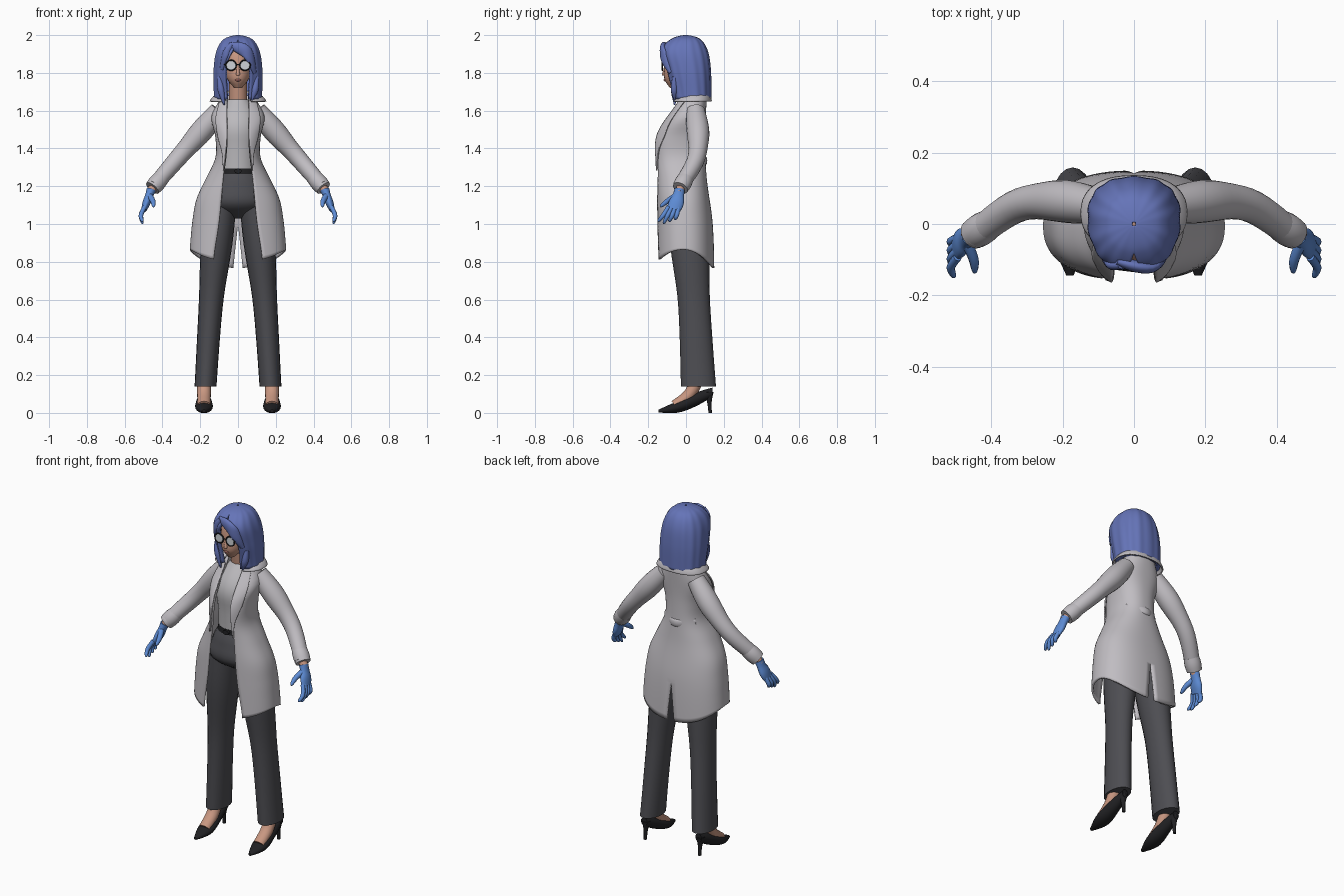
import bpy, bmesh
from math import sin, cos, pi, asin, sqrt, radians
from mathutils import Vector

if "Cube" in bpy.data.objects:
    bpy.data.objects.remove(bpy.data.objects["Cube"])


def material(name, *rgb):
    made = bpy.data.materials.new(name)
    made.use_nodes = True
    made.diffuse_color = (*rgb, 1)
    made.node_tree.nodes["Principled BSDF"].inputs["Base Color"].default_value = (*rgb, 1)
    return made


coat_grey = material("coat grey", .53, .51, .54)
shirt_grey = material("shirt grey", .5, .49, .51)
hair_blue = material("hair blue", .13, .175, .48)
glove_blue = material("glove blue", .11, .26, .66)
charcoal = material("trouser charcoal", .075, .075, .085)
skin = material("skin", .58, .31, .22)
black = material("black", .015, .015, .017)
lens_grey = material("lens", .62, .65, .68)
lip_red = material("lips", .38, .15, .13)

SIDEWAYS, DEPTH, UP = Vector((1, 0, 0)), Vector((0, 1, 0)), Vector((0, 0, 1))


def sample(values, t):
    """Read a smooth curve through evenly spaced values at t from start to end."""
    last = len(values) - 1
    i = min(int(t * last), last - 1)
    u = t * last - i
    a, b, c, d = values[max(i - 1, 0)], values[i], values[i + 1], values[min(i + 2, last)]
    return b + u * (c - a + u * (2*a - 5*b + 4*c - d + u * (3*b - a - 3*c + d))) / 2


def finish(ob, mat, mirror=False, thickness=0):
    ob.data.materials.append(mat)
    ob.data.shade_smooth()
    ob.data.set_sharp_from_angle(angle=radians(45))
    if mirror:
        ob.modifiers.new("mirror", 'MIRROR')
    if thickness:
        ob.modifiers.new("thickness", 'SOLIDIFY').thickness = thickness


def grid_object(name, grid, closed):
    bm = bmesh.new()
    rows = [[bm.verts.new(point) for point in line] for line in grid]
    count = len(rows[0])
    for upper, lower in zip(rows, rows[1:]):
        for j in range(count if closed else count - 1):
            k = (j + 1) % count
            bm.faces.new((upper[j], lower[j], lower[k], upper[k]))
    if closed:
        bm.faces.new(rows[0])
        bm.faces.new(rows[-1])
        bmesh.ops.recalc_face_normals(bm, faces=bm.faces)
    mesh = bpy.data.meshes.new(name)
    bm.to_mesh(mesh)
    bm.free()
    ob = bpy.data.objects.new(name, mesh)
    bpy.context.collection.objects.link(ob)
    return ob


def tube(name, mat, path, radii, flat=(1, 1), side=SIDEWAYS, axis=None,
         mirror=False, rounded=False, sides=20, steps=16):
    """Closed elliptical loft along a path; flat is the depth to width ratio."""
    def point(t):
        return Vector([sample(values, t) for values in zip(*path)])
    grid = []
    for i in range(steps + 1):
        t = i / steps
        along = axis or point(min(t + .01, 1)) - point(max(t - .01, 0))
        along = along.normalized()
        across = (side - along * side.dot(along)).normalized()
        radius = sample(radii, t)
        if rounded:
            radius *= sqrt(max(1 - t ** 8, .02))
        deep = along.cross(across) * radius * sample(flat, t)
        turns = [2 * pi * j / sides for j in range(sides)]
        grid.append([point(t) + across * radius * cos(a) + deep * sin(a) for a in turns])
    finish(grid_object(name, grid, True), mat, mirror)


def shell(name, mat, top, bottom, width, front, back, opening, thickness, curve=1,
          vent=0, lift=0, ripple=0, flap=None, span=(0, 1), offset=0, columns=32, steps=40):
    """Open-fronted mirrored wrap; profiles run evenly from top to bottom."""
    squareness = .85
    grid = []
    for i in range(steps + 1):
        t = span[0] + (span[1] - span[0]) * i / steps
        z = top - (top - bottom) * t ** curve
        wide = sample(width, t) + offset
        near, far = -sample(front, t) - offset, sample(back, t) + offset
        gap = sample(opening, t)

        def angle(x):
            return asin(min(max(x / wide, 0), 1) ** (1 / squareness))
        start, end = angle(gap), pi - angle(max(vent - z, 0) / 8)
        if flap:
            end = angle(gap + sample(flap, i / steps))
        line = []
        for j in range(columns + 1):
            a = start + (end - start) * j / columns
            s, c = max(sin(a), 0), cos(a)
            swell = 1 + ripple * cos(14 * a)
            x = wide * swell * s ** squareness
            reach = swell * abs(c) ** squareness * (1 if c > 0 else -1)
            y = (near + far) / 2 + reach * (near - far) / 2
            line.append((x if s > 1e-6 else 0, y, z + lift * t ** 8 * (s * s - max(-c, 0) / 2)))
        grid.append(line)
    finish(grid_object(name, grid, False), mat, mirror=True, thickness=thickness)


# Trousers and belt
tube("trouser_hips", charcoal, path=[(0, -.015, 1.28), (0, 0, 1.03)],
     radii=(.1, .14, .165, .04), flat=(.85, .7), axis=UP)
tube("trouser_legs", charcoal, path=[(.09, 0, 1.1), (.14, .04, .62), (.172, .066, .14)],
     radii=(.08, .083, .066, .06, .058), flat=(1.2, 1.3, 1.6), axis=UP, mirror=True)
tube("belt", black, path=[(0, -.015, 1.295), (0, -.015, 1.265)],
     radii=(.102, .107), flat=(.88, .88), axis=UP, steps=2)
tube("belt_buckle", black, path=[(0, -.1, 1.28), (0, -.118, 1.28)],
     radii=(.02, .02), flat=(.7, .7), sides=8, steps=1)

# Feet and heeled shoes
tube("feet", skin, path=[(.18, .07, .2), (.18, .02, .1), (.18, -.06, .04)],
     radii=(.035, .036, .034), flat=(1, .8), mirror=True)
tube("shoes", black, path=[(.18, -.145, .01), (.18, -.05, .03), (.18, .05, .07), (.18, .14, .11)],
     radii=(.01, .046, .036, .02), flat=(.7, .65, 1, 1.2), axis=DEPTH, mirror=True)
tube("shoe_heels", black, path=[(.18, .12, .11), (.18, .128, 0)],
     radii=(.026, .012, .009), axis=UP, mirror=True, sides=12)

# Shirt and neck
tube("shirt", shirt_grey, path=[(0, -.015, 1.27), (0, -.02, 1.47), (0, .02, 1.66)],
     radii=(.1, .1, .115, .055), flat=(.88, .88), axis=UP)
tube("neck", skin, path=[(0, .03, 1.6), (0, 0, 1.78)], radii=(.05, .046))

# Long coat with back vent, lapels, collar and back belt
coat_cut = dict(top=1.68, bottom=.8, front=(.03, .16, .16, .16, .16), back=(.11, .1, .11, .14, .15),
                width=(.09, .14, .12, .12, .17, .22, .24, .25, .255), opening=(.06, .06, .08, .1, .13))
shell("coat", coat_grey, **coat_cut, thickness=.012, vent=1, lift=.065)
shell("lapels", coat_grey, **coat_cut, thickness=.008, offset=.009,
      flap=(.04, .06, .05, .02, .005), span=(.03, .45), columns=8)
shell("collar", coat_grey, top=1.705, bottom=1.65, width=(.095, .13, .15), front=(.02, .05, .075),
      back=(.115, .13, .137), opening=(.062, .07), thickness=.008, steps=8)
tube("coat_back_belt", coat_grey, path=[(-.1, .05, 1.345), (0, .105, 1.335), (.1, .05, 1.345)],
     radii=(.022, .022), flat=(.35, .35), side=UP, sides=12)

# Sleeves and cuffs
tube("sleeves", coat_grey, path=[(.1, .05, 1.6), (.22, .065, 1.46), (.33, .05, 1.335), (.445, -.03, 1.2)],
     radii=(.05, .06, .05, .045, .04), side=DEPTH, mirror=True)
tube("sleeve_cuffs", coat_grey, path=[(.405, 0, 1.245), (.453, -.03, 1.19)],
     radii=(.042, .046, .042), side=DEPTH, mirror=True, steps=6)

# Wrists and gloved hands
tube("wrists", skin, path=[(.43, -.02, 1.22), (.467, -.036, 1.165)],
     radii=(.024, .023), side=DEPTH, mirror=True, steps=2)
tube("glove_palms", glove_blue, path=[(.459, -.034, 1.182), (.478, -.045, 1.13), (.498, -.066, 1.075)],
     radii=(.028, .03, .04, .036), flat=(.9, .6, .4), side=DEPTH, mirror=True)
for i, label in enumerate(("index", "middle", "ring", "little")):
    base, tip = -.093 + i * .018, -.15 + i * .03
    low = 1 + abs(i - 1) * .012
    tube(label + "_fingers", glove_blue, path=[(.495, base, 1.09), (.514, (base + tip) / 2, 1.045), (.504, tip, low)],
         radii=(.012, .012, .009), mirror=True, rounded=True, sides=10)
tube("thumbs", glove_blue, path=[(.468, -.055, 1.15), (.45, -.1, 1.12), (.447, -.138, 1.09)],
     radii=(.016, .014, .009), mirror=True, rounded=True, sides=10)

# Head and face
tube("head", skin, path=[(0, -.06, 1.72), (0, -.02, 1.84), (0, 0, 1.96)],
     radii=(.02, .06, .075, .075, .05), flat=(1.25, 1.25), axis=UP)
tube("nose", skin, path=[(0, -.108, 1.84), (0, -.119, 1.785)],
     radii=(.006, .008, .013), axis=UP, rounded=True, sides=12)
tube("lips", lip_red, path=[(-.023, -.1, 1.762), (0, -.112, 1.762), (.023, -.1, 1.762)],
     radii=(.002, .007, .002), side=UP, sides=10)

# Round glasses
for sign, label in ((1, "left"), (-1, "right")):
    place = dict(location=(sign * .037, -.125, 1.84), rotation=(pi / 2, 0, 0))
    bpy.ops.mesh.primitive_torus_add(**place, major_radius=.027, minor_radius=.004,
                                     major_segments=24, minor_segments=8)
    bpy.context.object.name = label + "_glasses_rim"
    finish(bpy.context.object, black)
    bpy.ops.mesh.primitive_cylinder_add(**place, radius=.026, depth=.004, vertices=24)
    bpy.context.object.name = label + "_lens"
    finish(bpy.context.object, lens_grey)
thin = dict(radii=(.003, .003), side=UP, sides=8)
tube("glasses_bridge", black, path=[(-.011, -.127, 1.845), (.011, -.127, 1.845)], **thin)
tube("glasses_arms", black, path=[(.064, -.125, 1.845), (.08, -.08, 1.845), (.08, 0, 1.845)],
     mirror=True, **thin)

# Bobbed hair with a side-swept fringe and front locks
shell("hair", hair_blue, top=2, bottom=1.66, curve=2, width=(.005, .075, .115, .13, .128),
      front=(.005, .08, .132, .11, .075), back=(.005, .075, .115, .131, .133),
      opening=(0, 0, .03, .068, .06), thickness=.022, ripple=.012, columns=56)
tube("fringe_sweep", hair_blue, path=[(-.05, -.105, 1.95), (.045, -.122, 1.91), (.088, -.08, 1.8)],
     radii=(.012, .032, .028, .012), flat=(.7, .5, .8), side=UP)
tube("fringe_short", hair_blue, path=[(-.035, -.115, 1.95), (-.065, -.113, 1.9), (-.085, -.085, 1.82)],
     radii=(.012, .02, .012), flat=(.9, .7, .9), side=UP)
for sign, label, tip in ((-1, "right", 1.63), (1, "left", 1.655)):
    tube(label + "_front_lock", hair_blue, path=[(sign * .1, -.06, 1.78), (sign * .09, -.062, 1.71), (sign * .073, -.06, tip)],
         radii=(.012, .018, .004), side=DEPTH)
